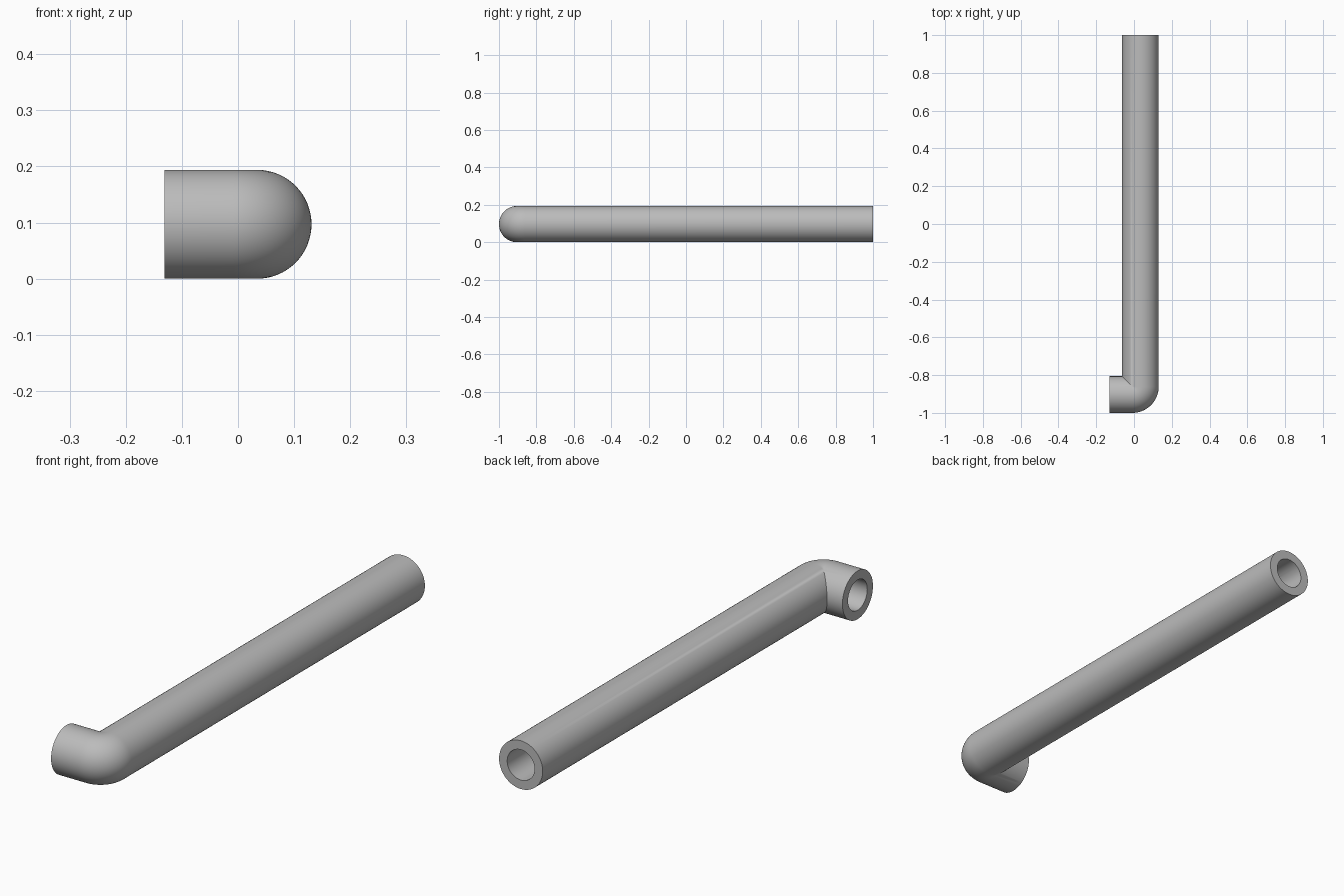
import bpy, bmesh
from math import sin, cos, pi

cube = bpy.data.objects.get("Cube")
if cube:
    bpy.data.objects.remove(cube, do_unlink=True)

OUTER, BORE = 0.097, 0.061      # pipe radii
BEND = 0.043                    # bend radius of the centre line
PIPE_X, LEG_Y = 0.034, -0.903   # axes of the long pipe and the short leg
LEG_END, PIPE_END = -0.131, 1.0
SIDES, STEPS = 64, 20
CX, CY = PIPE_X - BEND, LEG_Y + BEND

grey = bpy.data.materials.new("pipe grey")
grey.use_nodes = True
colour = (0.5, 0.5, 0.5, 1)
grey.diffuse_color = colour
grey.node_tree.nodes["Principled BSDF"].inputs["Base Color"].default_value = colour


def station_point(station, radius, a):
    """Point on a pipe wall: leg end, bend stations, then pipe end."""
    r, z = BEND + radius * cos(a), OUTER + radius * sin(a)
    if station == 0:
        return (LEG_END, CY - r, z)
    if station == STEPS + 2:
        return (CX + r, PIPE_END, z)
    if r < 0:                   # inside of the bend meets in a mitre
        return (CX + r, CY - r, z)
    t = pi / 2 * (1 - (station - 1) / STEPS)
    return (CX + r * cos(t), CY - r * sin(t), z)


def wall(bm, radius, flip):
    """Sweep one wall along the bent path and return its end rings."""
    rings = [[bm.verts.new(station_point(s, radius, 2 * pi * i / SIDES))
              for i in range(SIDES)] for s in range(STEPS + 3)]
    for a, b in zip(rings, rings[1:]):
        bridge(bm, a, b, flip)
    return rings[0], rings[-1]


def bridge(bm, a, b, flip=False):
    for i in range(SIDES):
        j = (i + 1) % SIDES
        quad = (a[i], a[j], b[j], b[i])
        bm.faces.new(quad[::-1] if flip else quad)


# Bent pipe: outer wall, bore and two annular ends
bm = bmesh.new()
out_start, out_end = wall(bm, OUTER, False)
in_start, in_end = wall(bm, BORE, True)
bridge(bm, in_start, out_start)
bridge(bm, out_end, in_end)
bmesh.ops.remove_doubles(bm, verts=bm.verts[:], dist=0.00001)
bmesh.ops.recalc_face_normals(bm, faces=bm.faces[:])
mesh = bpy.data.meshes.new("bent_pipe")
bm.to_mesh(mesh)
bm.free()
mesh.materials.append(grey)
pipe = bpy.data.objects.new("bent_pipe", mesh)
bpy.context.collection.objects.link(pipe)

# Smooth walls, sharp rims and mitre
bpy.ops.object.select_all(action="DESELECT")
pipe.select_set(True)
bpy.context.view_layer.objects.active = pipe
bpy.ops.object.shade_smooth_by_angle(angle=pi / 6)
